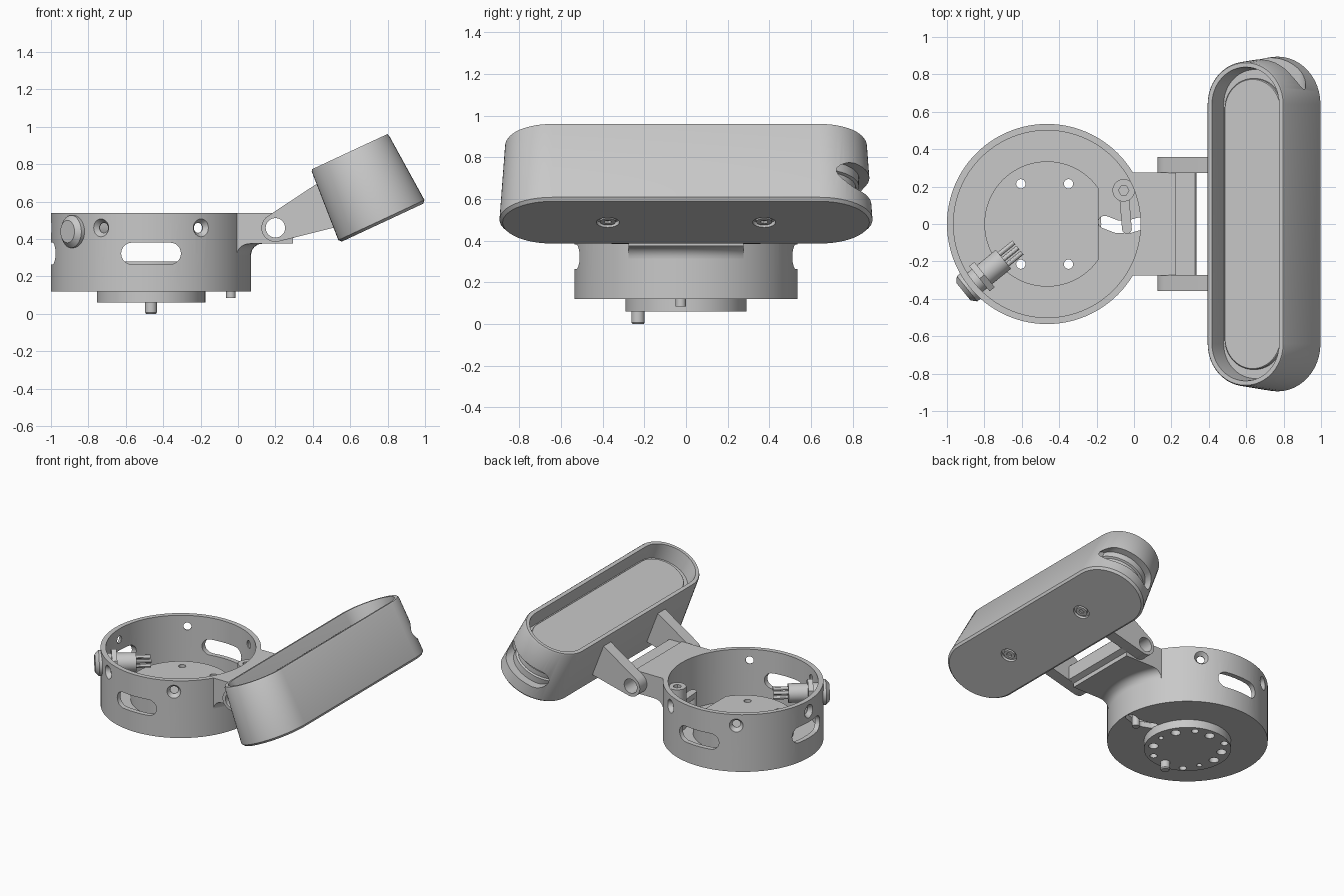
import bpy, bmesh, math
from mathutils import Vector, Matrix

cube = bpy.data.objects.get("Cube")
if cube:
    bpy.data.objects.remove(cube, do_unlink=True)

grey = bpy.data.materials.new("plain grey")
grey.use_nodes = True
grey.diffuse_color = (0.58, 0.58, 0.58, 1)
grey.node_tree.nodes["Principled BSDF"].inputs["Base Color"].default_value = (0.58, 0.58, 0.58, 1)

RING = Vector((-0.465, 0, 0))
UP, BACK = Vector((0, 0, 1)), Vector((0, 1, 0))
parts = []


def frame(origin, z=UP, y=BACK):
    """Placement with the given local z and y directions."""
    x = y.cross(z)
    m = Matrix((x, y, z)).transposed().to_4x4()
    m.translation = Vector(origin)
    return m


def finish(name, bm, keep):
    bmesh.ops.recalc_face_normals(bm, faces=bm.faces)
    mesh = bpy.data.meshes.new(name)
    bm.to_mesh(mesh)
    bm.free()
    mesh.materials.append(grey)
    obj = bpy.data.objects.new(name, mesh)
    bpy.context.scene.collection.objects.link(obj)
    if keep:
        parts.append(obj)
    else:
        obj.hide_render = True
    return obj


def loft(name, sections, place, keep=True, n=24):
    """Stack of stadium sections (height, half width, half length)."""
    bm = bmesh.new()
    rings = []
    for h, hw, hl in sections:
        ring = []
        for side in (1, -1):
            last = n + 1 if hl > hw + 1e-5 else n
            for i in range(last):
                a = math.pi * i / n
                p = Vector((side * hw * math.cos(a), side * (hl - hw + hw * math.sin(a)), h))
                ring.append(bm.verts.new(place @ p))
        rings.append(ring)
    for a, b in zip(rings, rings[1:]):
        for i in range(len(a)):
            j = (i + 1) % len(a)
            bm.faces.new((a[i], a[j], b[j], b[i]))
    bm.faces.new(rings[0])
    bm.faces.new(rings[-1])
    return finish(name, bm, keep)


def rod(name, origin, lo, hi, r, z=UP, y=BACK, keep=True, n=16):
    return loft(name, [(lo, r, r), (hi, r, r)], frame(origin, z, y), keep, n)


def prism(name, profile, y0, y1, keep=True):
    """Side profile in x and z, extruded along y."""
    bm = bmesh.new()
    face = bm.faces.new([bm.verts.new((x, y0, z)) for x, z in profile])
    new = bmesh.ops.extrude_face_region(bm, geom=[face])["geom"]
    bmesh.ops.translate(bm, vec=(0, y1 - y0, 0),
                        verts=[v for v in new if isinstance(v, bmesh.types.BMVert)])
    return finish(name, bm, keep)


def block(x0, x1, y0, y1):
    """Tall cutting block."""
    return prism("block", [(x0, 0), (x1, 0), (x1, 1), (x0, 1)], y0, y1, False)


def cut(objs, cutter):
    for obj in objs:
        mod = obj.modifiers.new("cut", "BOOLEAN")
        mod.operation, mod.solver, mod.object = "DIFFERENCE", "EXACT", cutter
        dg = bpy.context.evaluated_depsgraph_get()
        mesh = bpy.data.meshes.new_from_object(obj.evaluated_get(dg))
        obj.modifiers.clear()
        obj.data = mesh
    bpy.data.objects.remove(cutter, do_unlink=True)


def radial(deg):
    a = math.radians(deg)
    d = Vector((math.cos(a), math.sin(a), 0))
    return d, UP.cross(d)


# Round housing, raised inner disc and underside puck
housing = rod("round_housing", RING, 0.12, 0.54, 0.535, n=48)
disc = rod("inner_disc", RING, 0.155, 0.28, 0.335, n=40)
puck = rod("mounting_puck", RING, 0.06, 0.125, 0.29, n=40)
cut([disc], block(-0.19, 0, -1, 1))

# Neck joining the housing to the hinge, with a curved fillet under it
neck = prism("hinge_neck", [(-0.1, 0.375), (-0.1, 0.54), (0.225, 0.54), (0.225, 0.53),
                            (0.325, 0.53), (0.335, 0.52), (0.335, 0.42), (0.295, 0.405),
                            (0.295, 0.375)], -0.275, 0.275)
sweep = [(0.315 + 0.06 * math.sin(a), 0.595 - 0.06 * math.cos(a))
         for a in (i * math.pi / 16 for i in range(9))]
fillet = loft("neck_fillet", [(z, r, r) for z, r in sweep + [(0.4, 0.595)]], frame(RING), n=48)
cut([fillet], block(-1.2, -0.04, -1, 1))
for y in (-0.775, 0.275):
    cut([fillet], block(-1, 1, y, y + 0.5))
cut([housing, neck, fillet], rod("bore", RING, 0.16, 0.7, 0.5, keep=False, n=48))

# Wall slots and countersunk side holes
for deg in (90, 180, 270):
    d, t = radial(deg)
    cut([housing], loft("slot", [(0.42, 0.058, 0.16), (0.6, 0.058, 0.16)],
                        frame(RING + UP * 0.323, d, t), False, 12))
for deg in range(60, 301, 60):
    d, t = radial(deg)
    cut([housing], loft("hole", [(0.45, 0.027, 0.027), (0.505, 0.027, 0.027), (0.545, 0.055, 0.055)],
                        frame(RING + UP * 0.46, d, t), False, 12))

# Four through holes, and a ring of blind holes in the puck
for x in (-0.605, -0.35):
    for y in (-0.215, 0.215):
        cut([housing, disc, puck], rod("hole", (x, y, 0), 0, 0.4, 0.025, keep=False, n=10))
for deg in range(0, 360, 30):
    if deg not in (60, 120, 240, 270, 300):
        r = 0.018 if deg in (0, 210) else 0.033
        cut([puck], rod("hole", RING + radial(deg)[0] * 0.23, 0, 0.1, r, keep=False, n=10))
loft("locating_pin", [(0, 0.026, 0.026), (0.008, 0.032, 0.032), (0.08, 0.032, 0.032)],
     frame(RING - BACK * 0.23))

# Latch lever swinging over a curved floor slot
pivot, pin = Vector((-0.055, 0.18, 0)), Vector((-0.038, -0.025, 0))
for deg in (249, 268, 286):
    d, t = radial(deg)
    cut([housing], loft("floor_slot", [(0.1, 0.034, 0.068), (0.2, 0.034, 0.068)],
                        frame(pivot + d * 0.195, UP, t), False, 12))
loft("latch_lever", [(0.3, 0.026, 0.13), (0.34, 0.026, 0.13)],
     frame((pivot + pin) / 2, UP, (pivot - pin).normalized()))
rod("latch_pin", pin, 0.085, 0.32, 0.025)
post = rod("lever_post", pivot, 0.15, 0.46, 0.06)
cut([post], rod("socket", pivot, 0.43, 0.5, 0.028, keep=False, n=3))

# Plug connector through the wall
d, t = radial(219)
plug = RING + UP * 0.44
loft("plug_knob", [(0.52, 0.087, 0.087), (0.55, 0.087, 0.087), (0.575, 0.06, 0.06)], frame(plug, d, t))
rod("plug_barrel", plug, 0.3, 0.53, 0.065, d, t)
rod("plug_nut", plug, 0.43, 0.465, 0.1, d, t, n=3)
for i in (-1, 0, 1):
    rod("plug_prong", plug + t * 0.035 * i + UP * (0.02 if i else -0.03), 0.2, 0.31, 0.013, d, t, n=6)

# Hinge arms on both sides
arc = [(0.2 + 0.075 * math.cos(a), 0.46 + 0.075 * math.sin(a))
       for a in (math.radians(125 + 10 * i) for i in range(17))]
arms = [prism(side + "_hinge_arm", arc + [(0.528, 0.465), (0.428, 0.70)], y, y + 0.085)
        for side, y in (("left", 0.273), ("right", -0.358))]
cut(arms + [neck], rod("pivot", (0.2, 0, 0.46), -0.5, 0.5, 0.052, BACK, -UP, False))

# Tilted capsule case with open tray
tilt = math.radians(25)
normal = Vector((-math.sin(tilt), 0, math.cos(tilt)))
across = BACK.cross(normal)
base = Vector((0.773, 0, 0.488))
place = frame(base, normal)
case = loft("capsule_case", [(0, 0.24, 0.88), (0.015, 0.254, 0.895), (0.408, 0.228, 0.868),
                             (0.418, 0.222, 0.862)], place)
cut([case], loft("tray", [(0.298, 0.185, 0.826), (0.4, 0.195, 0.836), (0.43, 0.2, 0.841)], place, False))
loft("inner_panel", [(0.29, 0.168, 0.778), (0.323, 0.168, 0.778), (0.328, 0.163, 0.773)], place)

# Notch in the rear end of the case, showing a grooved core
notch = frame(base + normal * 0.165 + across * 0.03, BACK, across)
cut([case], loft("notch", [(0.7, 0.07, 0.2), (1, 0.07, 0.2)], notch, False, 12))
loft("case_core", [(0.08, 0.2, 0.83), (0.14, 0.2, 0.83), (0.145, 0.185, 0.815),
                   (0.185, 0.185, 0.815), (0.19, 0.2, 0.83), (0.25, 0.2, 0.83)], place)

# Recessed screws on the closed face
for y in (-0.375, 0.375):
    spot = base + BACK * y
    cut([case], rod("recess", spot, -0.05, 0.02, 0.055, normal, keep=False))
    head = rod("case_screw", spot, 0.003, 0.05, 0.038, normal)
    cut([head], rod("socket", spot, -0.02, 0.015, 0.018, normal, keep=False, n=3))

# Smooth shading with sharp edges kept
bpy.ops.object.select_all(action="DESELECT")
for obj in parts:
    obj.select_set(True)
bpy.context.view_layer.objects.active = case
bpy.ops.object.shade_smooth_by_angle(angle=math.radians(30))
